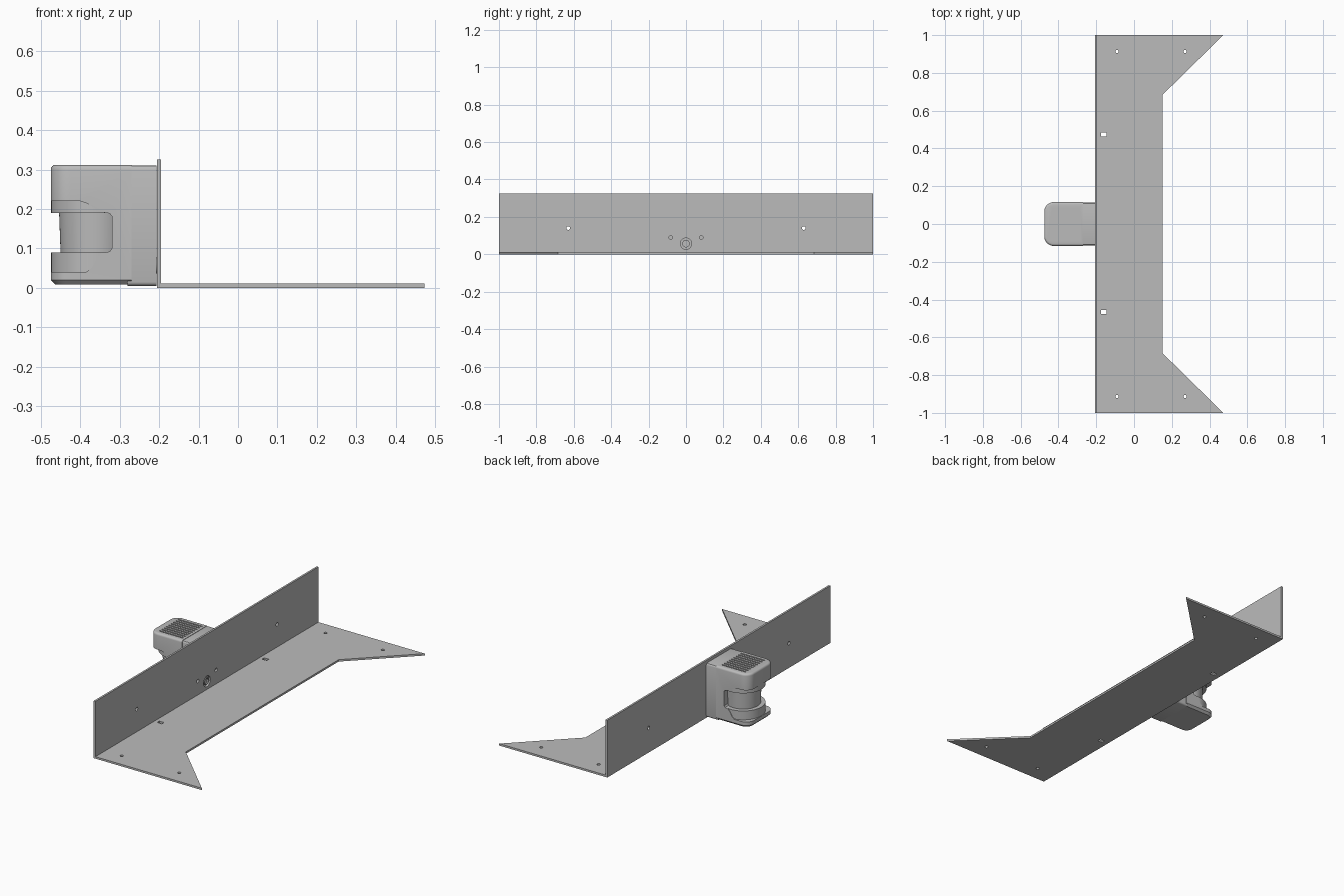
import bpy, bmesh, math
from mathutils import Matrix, Vector

if "Cube" in bpy.data.objects:
    bpy.data.objects.remove(bpy.data.objects["Cube"], do_unlink=True)

grey = bpy.data.materials.new("metal grey")
grey.use_nodes = True
colour = (0.5, 0.5, 0.5, 1)
grey.diffuse_color = colour
grey.node_tree.nodes["Principled BSDF"].inputs["Base Color"].default_value = colour


def finish(name, bm):
    bmesh.ops.recalc_face_normals(bm, faces=bm.faces)
    mesh = bpy.data.meshes.new(name)
    bm.to_mesh(mesh)
    bm.free()
    mesh.materials.append(grey)
    ob = bpy.data.objects.new(name, mesh)
    bpy.context.collection.objects.link(ob)
    return ob


def prism(name, points, direction):
    """Extrude a closed outline."""
    bm = bmesh.new()
    face = bm.faces.new([bm.verts.new(p) for p in points])
    ext = bmesh.ops.extrude_face_region(bm, geom=[face])
    verts = [g for g in ext["geom"] if isinstance(g, bmesh.types.BMVert)]
    bmesh.ops.translate(bm, vec=direction, verts=verts)
    return finish(name, bm)


def add_box(bm, lo, hi):
    lo, hi = Vector(lo), Vector(hi)
    bmesh.ops.create_cube(bm, size=1, matrix=Matrix.Translation((lo + hi) / 2)
                          @ Matrix.Diagonal((*(hi - lo), 1)))


def add_rod(bm, centre, r1, r2, depth, axis="Z", segments=24):
    turn = Matrix.Rotation(math.pi / 2, 4, "Y") if axis == "X" else Matrix()
    bmesh.ops.create_cone(bm, cap_ends=True, segments=segments, radius1=r1, radius2=r2,
                          depth=depth, matrix=Matrix.Translation(centre) @ turn)


def cut(ob, cutter):
    cutter.hide_render = True
    mod = ob.modifiers.new("cut", "BOOLEAN")
    mod.operation, mod.solver, mod.object = "DIFFERENCE", "EXACT", cutter
    bpy.context.view_layer.objects.active = ob
    bpy.ops.object.modifier_apply(modifier=mod.name)
    bpy.data.objects.remove(cutter, do_unlink=True)


def smooth(ob):
    bpy.ops.object.select_all(action="DESELECT")
    ob.select_set(True)
    bpy.context.view_layer.objects.active = ob
    bpy.ops.object.shade_smooth_by_angle(angle=math.radians(30))


# Floor plate with flared ends, screw holes and slots
half = [(-0.197, -1), (0.473, -1), (0.152, -0.685)]
outline = half + [(x, -y) for x, y in reversed(half)]
floor = prism("floor_plate", [(x, y, 0) for x, y in outline], (0, 0, 0.011))
bm = bmesh.new()
for side in (-1, 1):
    for x in (-0.09, 0.27):
        add_rod(bm, (x, side * 0.913, 0), 0.009, 0.009, 0.1)
    y = side * 0.47 + 0.004
    add_box(bm, (-0.175, y - 0.01, -0.05), (-0.145, y + 0.01, 0.05))
cut(floor, finish("floor_cutter", bm))

# Upright plate with mounting holes and cable hole
bm = bmesh.new()
add_box(bm, (-0.206, -1, 0), (-0.195, 1, 0.325))
wall = finish("upright_plate", bm)
bm = bmesh.new()
for side in (-1, 1):
    add_rod(bm, (-0.2, side * 0.63, 0.14), 0.01, 0.01, 0.1, "X")
    add_rod(bm, (-0.2, side * 0.082, 0.09), 0.01, 0.01, 0.1, "X")
add_rod(bm, (-0.2, 0, 0.057), 0.03, 0.03, 0.1, "X", 32)
cut(wall, finish("upright_cutter", bm))

# Sensor housing: rounded front corners, softened rims
W, R, FRONT, BACK = 0.116, 0.05, -0.475, -0.27
arc = [(FRONT + R - R * math.sin(a), W - R + R * math.cos(a))
       for a in [i * math.pi / 16 for i in range(9)]]
side_line = [(BACK, W)] + arc
plan = side_line + [(x, -y) for x, y in reversed(side_line)]
body = prism("sensor_housing", [(x, y, 0.008) for x, y in plan], (0, 0, 0.304))
bm = bmesh.new()
bm.from_mesh(body.data)
for level, segs in ((0.312, 4), (0.008, 1)):
    rim = [e for e in bm.edges if all(abs(v.co.z - level) < 1e-4 for v in e.verts)
           and not all(v.co.x > BACK - 1e-4 for v in e.verts)]
    bmesh.ops.bevel(bm, geom=rim, offset=0.012, segments=segs, profile=0.5, affect="EDGES")
bm.to_mesh(body.data)
bm.free()

# Scanning gap through the housing
gap = [(-0.6, 0.22), (-0.4, 0.22), (-0.38, 0.213), (-0.36, 0.198), (-0.34, 0.191),
       (-0.326, 0.189), (-0.32, 0.182), (-0.32, 0.1), (-0.326, 0.092),
       (-0.346, 0.088), (-0.36, 0.072), (-0.37, 0.052), (-0.385, 0.04), (-0.6, 0.04)]
cut(body, prism("gap_cutter", [(x, -0.3, z) for x, z in gap], (0, 0.6, 0)))

# Cooling grooves on top
bm = bmesh.new()
for i in range(9):
    y = (i - 4) * 0.021
    add_box(bm, (-0.435, y - 0.004, 0.306), (-0.285, y + 0.004, 0.33))
cut(body, finish("groove_cutter", bm))
smooth(body)

# Rear block joining the housing to the upright
bm = bmesh.new()
add_box(bm, (-0.28, -0.114, 0.005), (-0.207, 0.114, 0.31))
edges = [e for e in bm.edges if abs(e.verts[0].co.x - e.verts[1].co.x) > 0.01]
bmesh.ops.bevel(bm, geom=edges, offset=0.01, segments=3, profile=0.5, affect="EDGES")
smooth(finish("rear_block", bm))

# Round rims above and below the gap, and the scanning drum
for name, low, high, r1, r2 in (("lower_rim", 0.03, 0.09, 0.114, 0.114),
                                ("upper_rim", 0.19, 0.23, 0.114, 0.114),
                                ("scan_drum", 0.085, 0.195, 0.09, 0.094)):
    bm = bmesh.new()
    add_rod(bm, (-0.36, 0, (low + high) / 2), r1, r2, high - low, segments=64)
    smooth(finish(name, bm))

# Cable socket inside the centre hole
bm = bmesh.new()
add_rod(bm, (-0.204, 0, 0.057), 0.02, 0.02, 0.014, "X", 32)
socket = finish("cable_socket", bm)
bm = bmesh.new()
add_rod(bm, (-0.196, 0, 0.057), 0.015, 0.015, 0.016, "X", 32)
cut(socket, finish("socket_cutter", bm))
smooth(socket)
